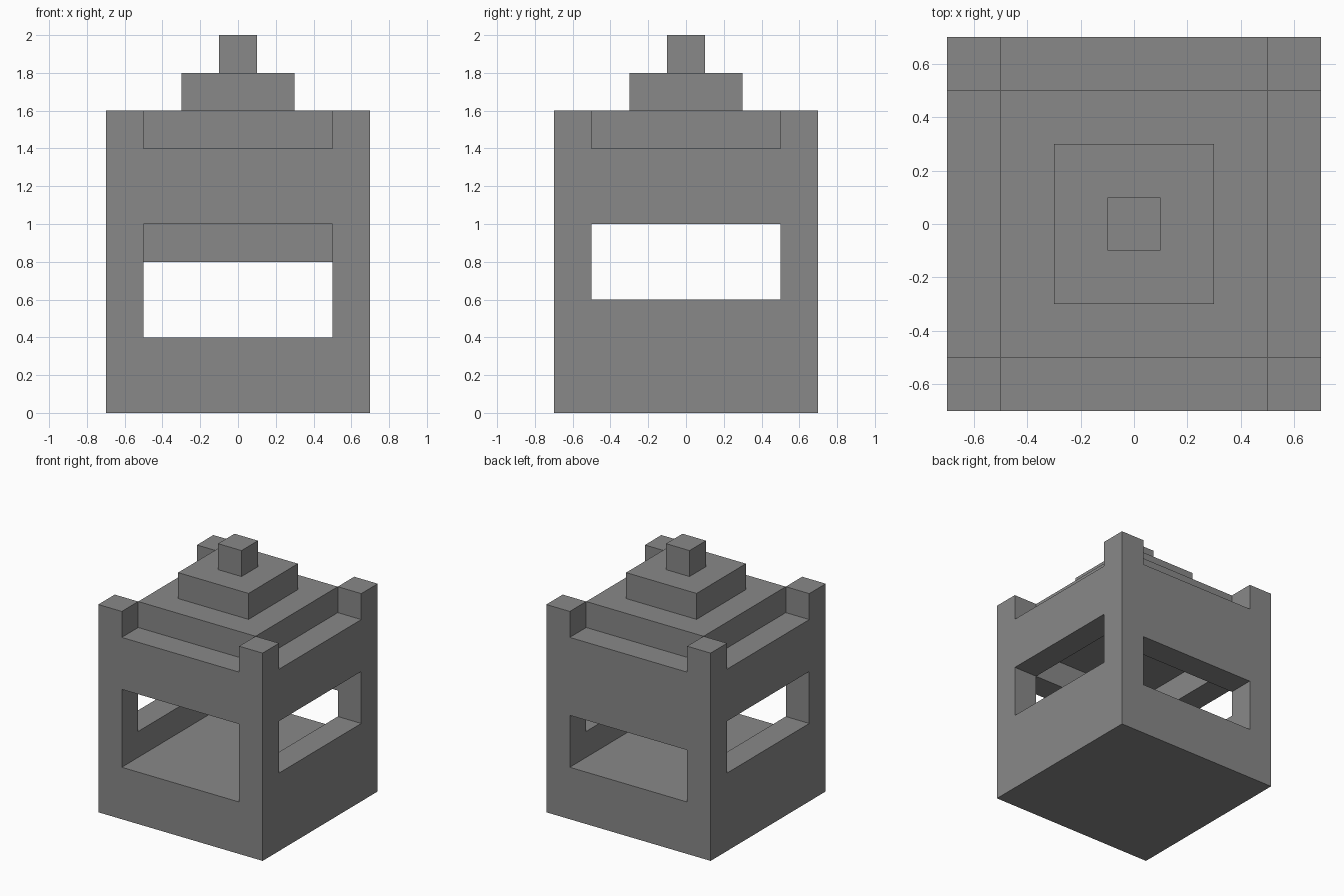
import bpy
import bmesh
from mathutils import Vector

cube = bpy.data.objects.get("Cube")
if cube:
    bpy.data.objects.remove(cube, do_unlink=True)

stone = bpy.data.materials.new("grey_stone")
stone.use_nodes = True
grey = (0.25, 0.25, 0.25, 1)
stone.diffuse_color = grey
stone.node_tree.nodes["Principled BSDF"].inputs["Base Color"].default_value = grey


def box(name, low, high, open_base=False):
    """Axis-aligned box between two corners, optionally without its hidden base."""
    low, high = Vector(low), Vector(high)
    bm = bmesh.new()
    bmesh.ops.create_cube(bm, size=1)
    bmesh.ops.scale(bm, vec=high - low, verts=bm.verts)
    bmesh.ops.translate(bm, vec=(low + high) / 2, verts=bm.verts)
    if open_base:
        bm.normal_update()
        base = [f for f in bm.faces if f.normal.z < -0.5]
        bmesh.ops.delete(bm, geom=base, context="FACES")
    mesh = bpy.data.meshes.new(name)
    bm.to_mesh(mesh)
    bm.free()
    mesh.materials.append(stone)
    obj = bpy.data.objects.new(name, mesh)
    bpy.context.collection.objects.link(obj)
    return obj


OUT, IN = 0.7, 0.5          # outer and inner half widths
FLOOR, WALL_TOP = 0.4, 1.4

# Main walls, hollowed and pierced by a window on each side
walls = box("walls", (-OUT, -OUT, 0), (OUT, OUT, WALL_TOP))
cutters = [
    box("chamber_cutter", (-IN, -IN, FLOOR), (IN, IN, 1.2)),
    box("front_window_cutter", (-IN, -1, FLOOR), (IN, 0, 1)),
    box("back_window_cutter", (-IN, 0, FLOOR), (IN, 1, 0.8)),
    box("side_window_cutter", (-1, -IN, 0.6), (1, IN, 1)),
]
for cutter in cutters:
    mod = walls.modifiers.new(cutter.name, "BOOLEAN")
    mod.operation = "DIFFERENCE"
    mod.solver = "EXACT"
    mod.object = cutter

# Bake the cuts and remove the cutters
bpy.context.view_layer.update()
evaluated = walls.evaluated_get(bpy.context.evaluated_depsgraph_get())
walls_mesh = bpy.data.meshes.new_from_object(evaluated)
walls.modifiers.clear()
walls.data = walls_mesh
for cutter in cutters:
    bpy.data.objects.remove(cutter, do_unlink=True)

# Raised corner blocks
for side, sx in (("left", 1), ("right", -1)):
    for end, sy in (("front", -1), ("back", 1)):
        xs = sorted((sx * IN, sx * OUT))
        ys = sorted((sy * IN, sy * OUT))
        box(f"{end}_{side}_corner_block", (xs[0], ys[0], WALL_TOP),
            (xs[1], ys[1], 1.6), open_base=True)

# Stepped roof
z = WALL_TOP
for name, half in (("roof_slab", IN), ("roof_step", 0.3), ("roof_finial", 0.1)):
    box(name, (-half, -half, z), (half, half, z + 0.2), open_base=True)
    z += 0.2
